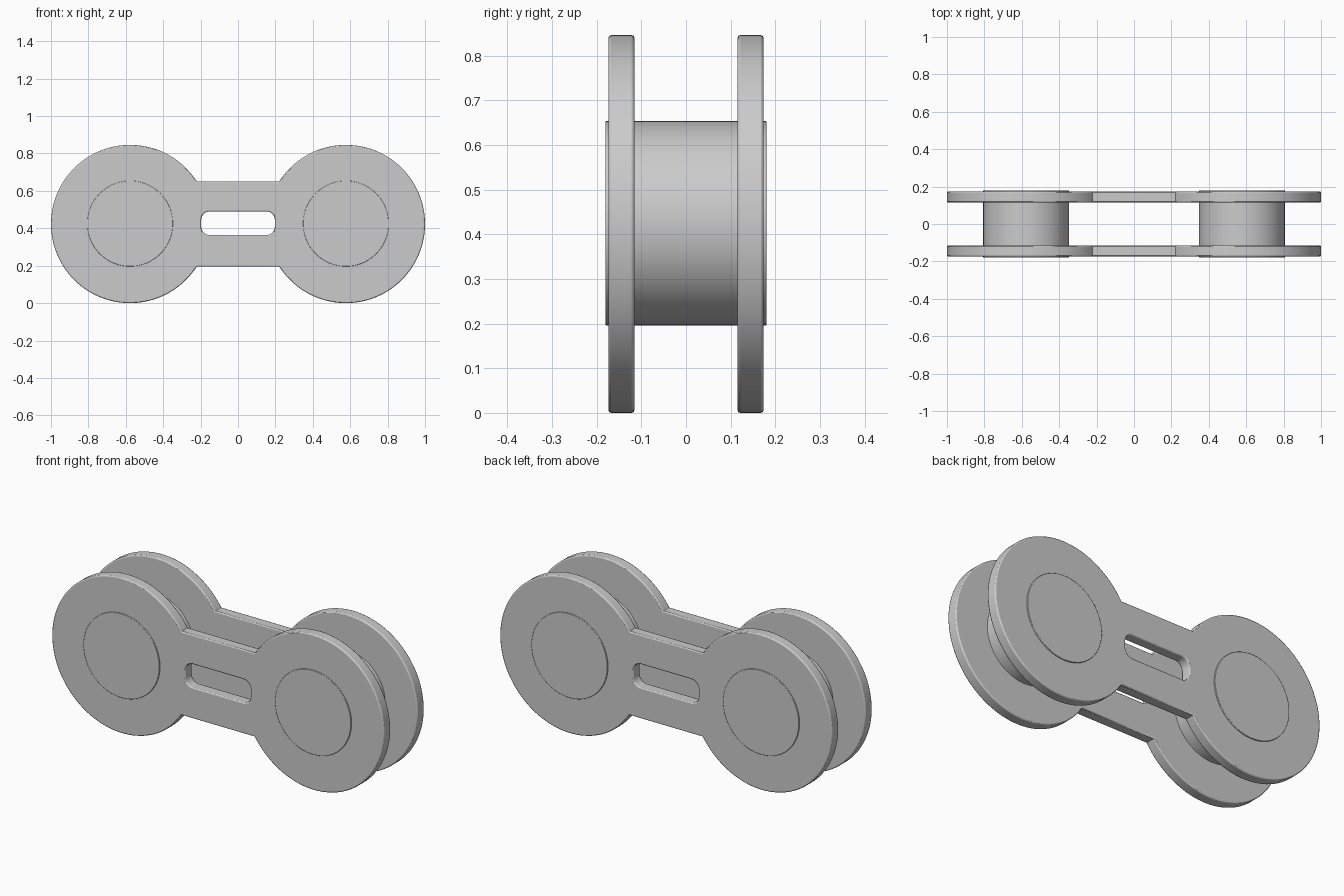
import bpy, bmesh
from math import sin, cos, pi, asin, radians
from mathutils import Matrix, Vector

if "Cube" in bpy.data.objects:
    bpy.data.objects.remove(bpy.data.objects["Cube"])

CX, CZ, R = 0.577, 0.423, 0.423      # disc centre and radius
BAR = 0.228                          # half height of the connecting bar
Y_IN, Y_OUT, PIN_Y = 0.1155, 0.1735, 0.18


def arc(cx, cz, r, a0, a1, n):
    return [(cx + r * cos(a0 + (a1 - a0) * i / n), cz + r * sin(a0 + (a1 - a0) * i / n))
            for i in range(n + 1)]


def finish(bm, name, bevel):
    bmesh.ops.recalc_face_normals(bm, faces=bm.faces)
    mesh = bpy.data.meshes.new(name)
    bm.to_mesh(mesh)
    bm.free()
    ob = bpy.data.objects.new(name, mesh)
    bpy.context.collection.objects.link(ob)
    mod = ob.modifiers.new("edge_round", 'BEVEL')
    mod.width, mod.segments = bevel, 2
    mod.limit_method, mod.angle_limit = 'ANGLE', radians(60)
    bpy.ops.object.select_all(action='DESELECT')
    ob.select_set(True)
    bpy.context.view_layer.objects.active = ob
    bpy.ops.object.shade_smooth_by_angle(angle=radians(35))
    return ob


# Dumbbell outline: two large arcs joined by the straight bar
t = asin(BAR / R)
outline = (arc(CX, CZ, R, -pi + t, pi - t, 96)
           + arc(-CX, CZ, R, t, 2 * pi - t, 96))

# Rounded slot through the bar
SX, SZ, SR = 0.197, 0.063, 0.045
slot = []
for k, (sx, sz) in enumerate([(1, 1), (-1, 1), (-1, -1), (1, -1)]):
    slot += arc(sx * (SX - SR), 0.427 + sz * (SZ - SR), SR, k * pi / 2, (k + 1) * pi / 2, 8)


def side_plate(name, y):
    bm = bmesh.new()
    edges = []
    for loop in (outline, slot):
        vs = [bm.verts.new((x, y, z)) for x, z in loop]
        edges += [bm.edges.new((vs[i - 1], vs[i])) for i in range(len(vs))]
    bmesh.ops.triangle_fill(bm, edges=edges, use_beauty=True, use_dissolve=False)
    ext = bmesh.ops.extrude_face_region(bm, geom=bm.faces[:], use_keep_orig=True)
    moved = [g for g in ext["geom"] if isinstance(g, bmesh.types.BMVert)]
    bmesh.ops.translate(bm, verts=moved, vec=Vector((0, Y_OUT - Y_IN, 0)))
    return finish(bm, name, 0.006)


def pin(name, x):
    bm = bmesh.new()
    bmesh.ops.create_cone(bm, cap_ends=True, segments=96, radius1=0.229, radius2=0.229,
                          depth=2 * PIN_Y,
                          matrix=Matrix.Translation((x, 0, 0.425)) @ Matrix.Rotation(pi / 2, 4, 'X'))
    return finish(bm, name, 0.002)


side_plate("front_plate", -Y_OUT)
side_plate("back_plate", Y_IN)
pin("left_pin", -CX)
pin("right_pin", CX)
